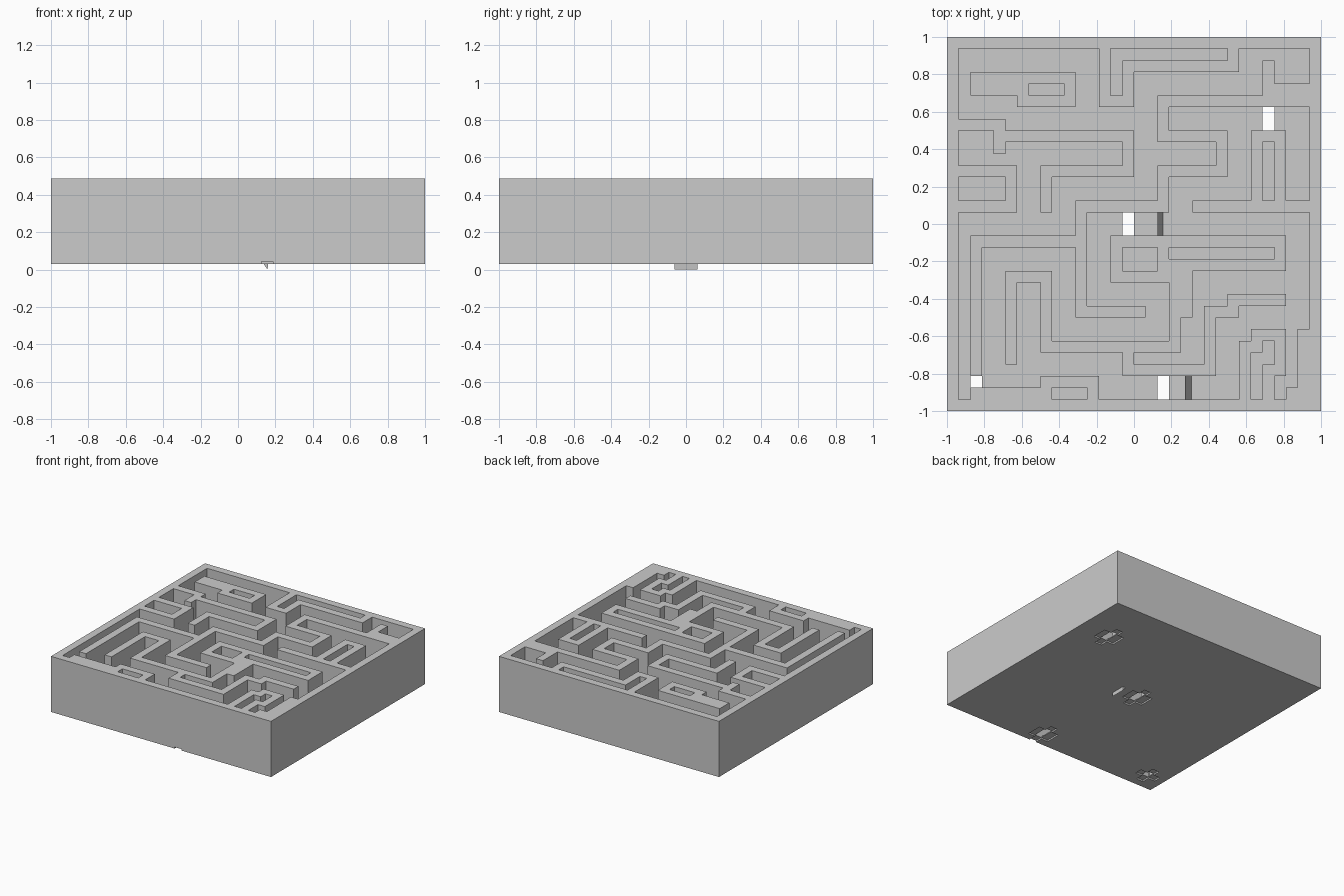
import bpy, bmesh

cube = bpy.data.objects.get("Cube")
if cube:
    bpy.data.objects.remove(cube)

CELL = 1 / 16           # one wall thickness
HALF = 16               # cells from the centre to the rim
BASE, FLOOR, TOP = 0.03, 0.05, 0.487
RECESS = BASE + 0.012

stone = bpy.data.materials.new("light_grey")
stone.use_nodes = True
GREY = (0.6, 0.6, 0.6, 1)
stone.diffuse_color = GREY
stone.node_tree.nodes["Principled BSDF"].inputs["Base Color"].default_value = GREY


def finish(name, bm):
    """Weld a bmesh and link it as a grey object."""
    bmesh.ops.remove_doubles(bm, verts=bm.verts, dist=0.0005)
    bmesh.ops.recalc_face_normals(bm, faces=bm.faces)
    mesh = bpy.data.meshes.new(name)
    bm.to_mesh(mesh)
    bm.free()
    mesh.materials.append(stone)
    obj = bpy.data.objects.new(name, mesh)
    bpy.context.collection.objects.link(obj)


def rect(x0, y0, x1, y1):
    return [x0, y0, x1, y1]


def loop_cells(turns):
    """Cells inside a right-angled loop; turns alternates x, y, x, y..."""
    xs, ys = turns[0::2], turns[1::2]
    cells = set()
    for j in range(-HALF, HALF):
        # upright edges crossing this row, paired from left to right
        cuts = sorted(x for i, x in enumerate(xs)
                      if min(ys[i - 1], ys[i]) <= j < max(ys[i - 1], ys[i]))
        for a, b in zip(cuts[0::2], cuts[1::2]):
            cells |= {(i, j) for i in range(a, b)}
    return cells


# Corridors sunk into the block
west_corridor = [-3, 10, 0, 13, 9, 15, 15, 12, 12, 14, 11, 11, 2, 7, 7, 5, 2, 2,
                 -5, -1, -14, -15, -15, 1, -10, 5, -15, 8, -12, 6, -11, 7, -1, 5,
                 -8, 1, -7, 4, 0, 8, -11, 9, -15, 15]
east_corridor = [15, 2, 13, 8, 10, 2, 5, 1, 15, -9, 14, -14, 13, -15, 12, -13,
                 13, -9, 10, -10, 9, -15, -3, -13, -8, -14, -13, -2, -5, -8,
                 1, -7, -4, 1, 3, 4, 8, 8, 3, 10]
doorway = rect(-14, -14, -13, -13)

# Free-standing wall blocks inside the corridors
corner_island = [-5, 10, -10, 11, -14, 13]
spiral_island = [-7, -10, 3, -5, -2, -1, 13, -4, 5, -8, 4, -11, 0, -12, 6, -7,
                 8, -6, 13, -7, 9, -8, 7, -13, -1, -11, -8, -5, -10, -12, -11, -4]

# Closed pits inside the wall blocks
pits = [rect(-9, 11, -6, 12), rect(-15, 2, -11, 4), rect(11, 2, 12, 7),
        rect(-1, -4, 2, -2), rect(3, -3, 12, -2), rect(-7, -15, -4, -14),
        [8, 14, -1, 11, -2, 15],
        [11, -10, 12, -12, 11, -15, 10, -11]]

# Each loop inside another flips wall to floor and back
floor = set()
for loop in [west_corridor, east_corridor, doorway, corner_island, spiral_island] + pits:
    floor ^= loop_cells(loop)

# Openings through the floor, with a cross-shaped recess underneath
openings, recessed = set(), set()
for x0, y0, x1, y1 in (rect(11, 8, 12, 10), rect(-1, -1, 0, 1),
                       doorway, rect(2, -15, 3, -13)):
    openings |= loop_cells(rect(x0, y0, x1, y1))
    recessed |= loop_cells(rect(x0 - 1, y0, x1 + 1, y1))
    recessed |= loop_cells(rect(x0, y0 - 1, x1, y1 + 1))


def span(cell):
    """Bottom and top height of the solid in a cell, or None if empty."""
    if cell in openings or not all(-HALF <= c < HALF for c in cell):
        return None
    return (RECESS if cell in recessed else BASE,
            FLOOR if cell in floor else TOP)


def quad(bm, corners):
    bm.faces.new([bm.verts.new((x * CELL, y * CELL, z)) for x, y, z in corners])


# Maze body: tops, undersides and the exposed upright faces
body = bmesh.new()
for i in range(-HALF, HALF):
    for j in range(-HALF, HALF):
        here = span((i, j))
        if not here:
            continue
        low, high = here
        ring = [(i, j), (i + 1, j), (i + 1, j + 1), (i, j + 1)]
        quad(body, [(x, y, high) for x, y in ring])
        quad(body, [(x, y, low) for x, y in reversed(ring)])
        for k, (dx, dy) in enumerate([(0, -1), (1, 0), (0, 1), (-1, 0)]):
            near = span((i + dx, j + dy))
            strips = [(low, near[0]), (near[1], high)] if near else [(low, high)]
            (ax, ay), (bx, by) = ring[k], ring[(k + 1) % 4]
            for z0, z1 in strips:
                if z1 - z0 > 0.001:
                    quad(body, [(ax, ay, z0), (bx, by, z0), (bx, by, z1), (ax, ay, z1)])
finish("maze_body", body)


def wedge(name, profile, y0, y1):
    """Extrude an x, z profile along y."""
    bm = bmesh.new()
    face = bm.faces.new([bm.verts.new((x, y0, z)) for x, z in profile])
    new = bmesh.ops.extrude_face_region(bm, geom=[face])["geom"]
    bmesh.ops.translate(bm, vec=(0, y1 - y0, 0),
                        verts=[v for v in new if isinstance(v, bmesh.types.BMVert)])
    finish(name, bm)


# Steep ramps across two corridors; the first pokes out below
wedge("centre_ramp", [(0.125, 0.04), (0.137, 0.03), (0.158, 0), (0.161, 0.03), (0.125, 0.14)],
      -CELL, CELL)
wedge("front_ramp", [(0.272, 0.04), (0.312, 0.04), (0.272, 0.16)], -15 * CELL, -13 * CELL)
